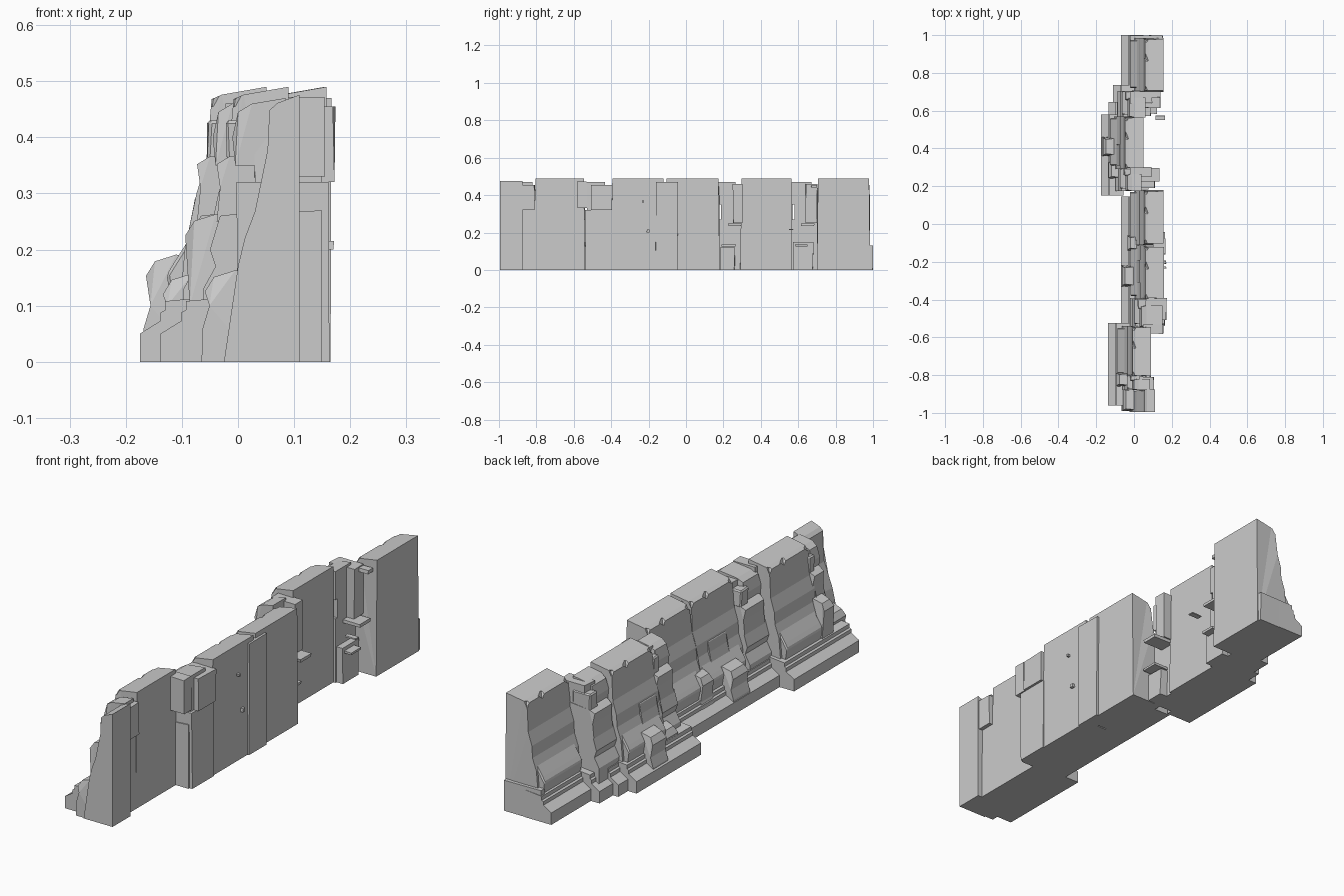
import bpy, bmesh, random
from mathutils import Matrix, Euler

random.seed(4)


def finish(name, bm, bevel=0.0):
    bmesh.ops.recalc_face_normals(bm, faces=bm.faces)
    me = bpy.data.meshes.new(name)
    bm.to_mesh(me)
    bm.free()
    ob = bpy.data.objects.new(name, me)
    bpy.context.collection.objects.link(ob)
    if bevel:
        m = ob.modifiers.new("chipped_edges", 'BEVEL')
        m.width, m.segments = bevel, 1
        m.limit_method, m.angle_limit = 'ANGLE', 0.6
    return ob


def prism(name, profile, y0, y1, dx=0.0, bevel=0.0):
    """Extrude an (x, z, side inset) outline along y."""
    bm = bmesh.new()
    sides = []
    for y, s in ((y0, 1), (y1, -1)):
        sides.append([bm.verts.new((p[0] + dx, y + s * (p[2] if len(p) > 2 else 0), p[1]))
                      for p in profile])
    a, b = sides
    bm.faces.new(a)
    bm.faces.new(b[::-1])
    n = len(a)
    for i in range(n):
        j = (i + 1) % n
        bm.faces.new((a[i], b[i], b[j], a[j]))
    bmesh.ops.triangulate(bm, faces=[f for f in bm.faces if len(f.verts) > 4])
    return finish(name, bm, bevel)


def box(name, x0, x1, y0, y1, z0, z1, jitter=0.003, bevel=0.0):
    bm = bmesh.new()
    bmesh.ops.create_cube(bm, size=1)
    for v in bm.verts:
        v.co.x = x0 + (v.co.x + .5) * (x1 - x0)
        v.co.y = y0 + (v.co.y + .5) * (y1 - y0) + random.uniform(-jitter, jitter)
        if v.co.z > 0:
            v.co.x += random.uniform(-jitter, jitter)
        v.co.z = z0 + (v.co.z + .5) * (z1 - z0)
    return finish(name, bm, bevel)


def chip(ob, x, y, z, size):
    """Knock a small faceted piece out of a block."""
    bm = bmesh.new()
    bmesh.ops.create_cube(bm, size=size, matrix=Matrix.Translation((x, y, z)) @
                          Euler((.75, .5, .3)).to_matrix().to_4x4())
    cut = finish("chip_cutter", bm)
    cut.hide_render = True
    cut.display_type = 'WIRE'
    m = ob.modifiers.new("chip", 'BOOLEAN')
    m.operation, m.object, m.solver = 'DIFFERENCE', cut, 'EXACT'


# outlines in the frame of a slab whose back is at x = 0.158
SLAB = [(.158, 0), (.01, 0), (.005, .12), (.012, .2), (.03, .25), (.033, .30),
        (.05, .355), (.06, .468, .006), (.078, .476, .008), (.158, .49, .006)]
LEDGE = [(.05, 0), (-.07, 0), (-.07, .05), (-.033, .073), (-.033, .088),
         (-.025, .092), (-.025, .108), (.05, .115)]
PEDESTAL = [(.06, .10), (-.012, .10), (-.02, .155), (-.008, .175), (.03, .235), (.06, .25)]
PANEL = [(.07, .2), (.0, .2), (.012, .25), (.018, .29), (.035, .303), (.07, .31)]


def pillar_outline(x, h):
    return [(x + .09, 0), (x - .01, 0), (x - .008, .06), (x + .004, .1), (x - .004, h - .03, .004),
            (x + .012, h - .004, .012), (x + .05, h + .008, .008), (x + .09, h)]


# main slabs: y range, shift in x
slabs = [(-.81, -.54, -.068), (-.40, -.115, 0), (-.11, .18, -.003),
         (.29, .57, -.107), (.70, .985, -.002)]
for y0, y1, dx in slabs:
    ob = prism("main_slab", SLAB, y0, y1, dx)
    chip(ob, .058 + dx, y0 + .62 * (y1 - y0), .478, .03)
    chip(ob, .058 + dx, y0 + .008, .474, .026)
    chip(ob, .058 + dx, y1 - .008, .474, .026)
    prism("pedestal", PEDESTAL, y0 + .02, y1 - .01, dx, .005)

# stepped base ledges: y range, shift in x
for y0, y1, dx in [(-.96, -.525, -.068), (-.53, .145, 0), (.15, .58, -.105), (.73, 1.0, 0)]:
    prism("base_ledge", LEDGE, y0, y1, dx)
box("base_end", -.02, .152, .975, 1.0, 0, .13)
prism("base_ledge_link", LEDGE, .575, .645, -.065)
prism("base_ledge_link", LEDGE, .64, .735, -.04)

# raised face panels
for y0, y1, dx in [(-.31, -.19, .012), (.31, .42, -.095)]:
    prism("face_panel", PANEL, y0, y1, dx, .006)

# short buttress pillars: x of front, height, y range
for x, h, y0, y1 in [(-.09, .255, -.86, -.785), (-.055, .155, -.99, -.87), (-.03, .20, -.14, -.06),
                     (-.06, .175, -.33, -.22), (-.16, .183, .36, .46), (-.13, .15, .24, .33)]:
    prism("pillar", pillar_outline(x, h), y0, y1)

# ragged link columns between slabs: y range, front x, back x
for y0, y1, f, b in [(-.88, -.80, -.05, .085), (-.545, -.395, -.01, .15), (.175, .295, -.085, .04),
                     (.565, .705, -.075, .06)]:
    w = y1 - y0
    prism("link_lower", [(b, 0), (f - .01, 0), (f - .012, .13), (f + .01, .17), (f, .2),
                         (f + .018, .26), (f + .035, .262), (b, .27)], y0, y1)
    prism("link_middle", [(b, .25), (f + .012, .25), (f + .018, .31), (f + .012, .352, .006),
                          (f + .035, .366), (b, .375)], y0 + .1 * w, y1)
    prism("link_upper", [(b, .35), (f + .045, .35), (f + .04, .40), (f + .05, .445, .006),
                         (f + .075, .46), (b, .47)], y0, y1 - .25 * w)
    box("link_cap", f + .03, b - .02, y1 - .35 * w, y1, .36, .43, .005, .005)

# end block at the front
prism("end_block", [(.11, 0), (-.025, 0), (.0, .17), (.012, .22), (.05, .32), (.055, .38),
                    (.056, .448), (.07, .461), (.11, .476)], -.995, -.875)

# patches on the back side: x range, y range, z range
for v in [(.03, .105, -.88, -.81, .32, .455), (.06, .172, -.51, -.395, .32, .455),
          (.05, .155, -.58, -.53, .33, .472), (.08, .163, -.54, -.39, 0, .32),
          (.1, .165, -.16, -.045, 0, .47), (.0, .09, -.885, -.80, 0, .32),
          (-.02, .09, .25, .30, .25, .46), (-.02, .095, .64, .70, .25, .46),
          (.0, .075, .18, .26, 0, .12), (.0, .09, .57, .68, 0, .15)]:
    box("back_patch", *v)

# thin shelves and loose plates
for v in [(.03, .135, .225, .295, .235, .248), (.03, .11, .19, .265, .125, .135),
          (.03, .14, .615, .685, .235, .248), (.03, .12, .585, .65, .125, .135),
          (.115, .165, .55, .572, .214, .22), (.08, .14, .67, .70, .44, .455),
          (.14, .17, -.21, -.195, .20, .215), (.14, .17, -.235, -.225, .36, .37)]:
    box("thin_shelf", *v, .002)
